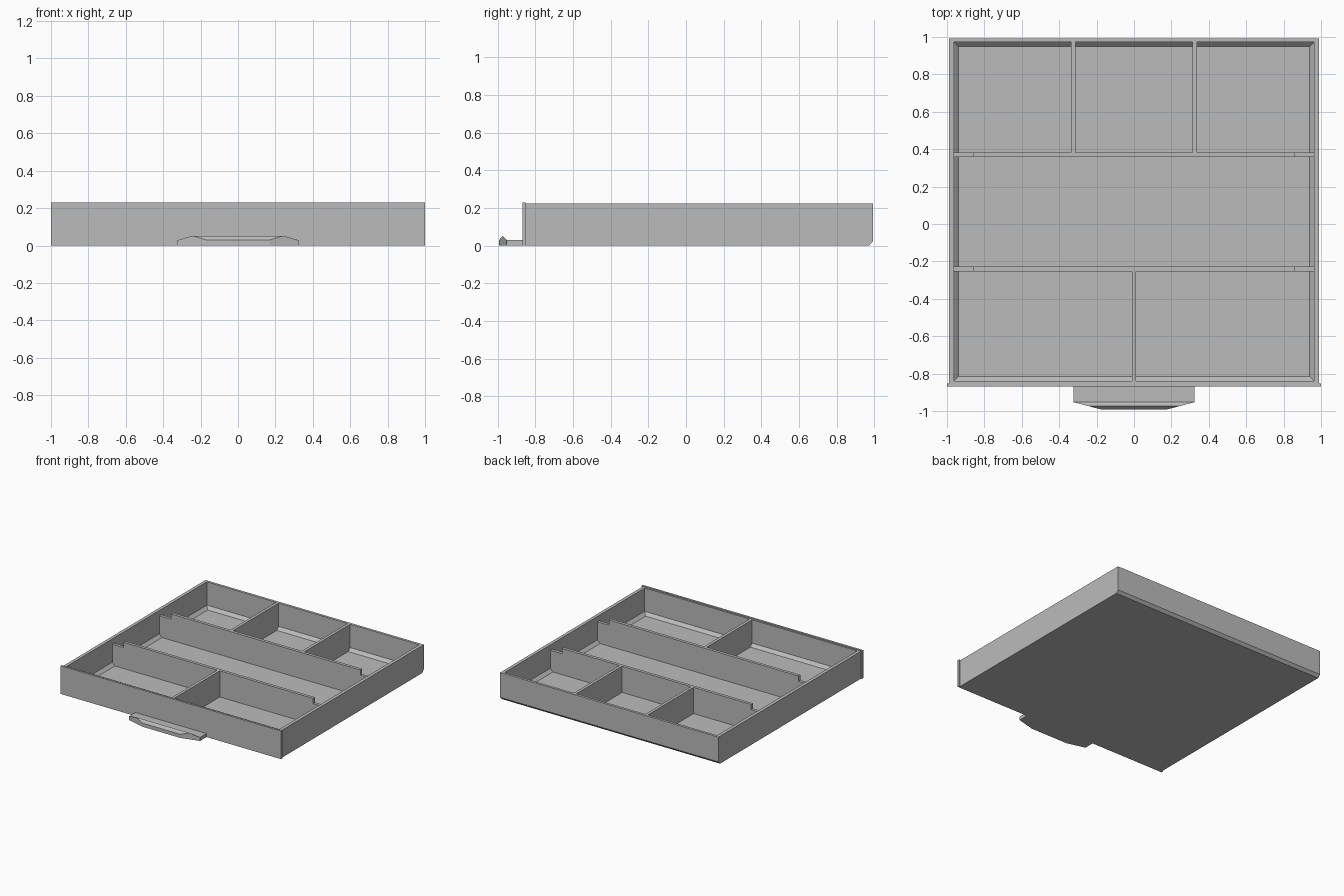
import bpy, bmesh
from mathutils import Vector

cube = bpy.data.objects.get("Cube")
if cube:
    bpy.data.objects.remove(cube, do_unlink=True)

grey = bpy.data.materials.new("plain_grey")
grey.use_nodes = True
grey.diffuse_color = (0.5, 0.5, 0.5, 1)
grey.node_tree.nodes["Principled BSDF"].inputs["Base Color"].default_value = (0.5, 0.5, 0.5, 1)


def finish(name, bm):
    bmesh.ops.recalc_face_normals(bm, faces=bm.faces)
    mesh = bpy.data.meshes.new(name)
    bm.to_mesh(mesh)
    bm.free()
    mesh.materials.append(grey)
    obj = bpy.data.objects.new(name, mesh)
    bpy.context.collection.objects.link(obj)
    return obj


def loft(bm, rings):
    """Join rings of equal point count and cap both ends."""
    loops = [[bm.verts.new(p) for p in ring] for ring in rings]
    for a, b in zip(loops, loops[1:]):
        for i in range(len(a)):
            j = (i + 1) % len(a)
            bm.faces.new((a[i], a[j], b[j], b[i]))
    bm.faces.new(loops[0])
    bm.faces.new(loops[-1])


def rect(x, y0, y1, z):
    return [(-x, y0, z), (x, y0, z), (x, y1, z), (-x, y1, z)]


def box(name, x0, x1, y0, y1, z0, z1):
    bm = bmesh.new()
    loft(bm, [[(x0, y0, z), (x1, y0, z), (x1, y1, z), (x0, y1, z)] for z in (z0, z1)])
    return finish(name, bm)


TOP = 0.225      # rim height
FLOOR = 0.01     # inner floor height
FRONT, BACK = -0.84, 0.972   # inner wall faces
SIDE = 0.963
BEVEL = 0.024

# Open tray: bevelled lower back edge outside, bevelled floor edge inside
bm = bmesh.new()
loft(bm, [
    rect(0.99, -0.852, 0.972, 0),
    rect(0.99, -0.852, 0.993, 0.022),
    rect(0.99, -0.852, 0.993, TOP),
    rect(SIDE, FRONT, BACK, TOP),
    rect(SIDE, FRONT, BACK, FLOOR + BEVEL),
    rect(SIDE - BEVEL, FRONT + BEVEL, BACK - BEVEL, FLOOR),
])
finish("tray", bm)

# Front panel, slightly wider and taller than the tray
box("front_panel", -1, 1, -0.869, -0.852, 0, 0.23)

# Full-width dividers with lowered ends
low, step, base = 0.182, 0.859, 0.005
profile = [(-SIDE, base), (SIDE, base), (SIDE, low), (step, low),
           (step, TOP), (-step, TOP), (-step, low), (-SIDE, low)]
long_dividers = {"front_long_divider": (-0.253, -0.228), "back_long_divider": (0.357, 0.382)}
for name, ys in long_dividers.items():
    bm = bmesh.new()
    loft(bm, [[(x, y, z) for x, z in profile] for y in ys])
    finish(name, bm)

# Short dividers forming the front pair and the back three compartments
half = 0.012
box("front_short_divider", -half, half, FRONT, -0.253, base, TOP)
for side, x in (("right", -0.324), ("left", 0.324)):
    box("back_short_divider_" + side, x - half, x + half, 0.382, BACK, base, TOP)

# Pull handle: ridged lip extruded sideways, front corners sliced off
lip = [(-0.869, 0), (-0.869, 0.029), (-0.953, 0.029),
       (-0.974, 0.052), (-0.993, 0.03), (-0.993, 0)]
bm = bmesh.new()
loft(bm, [[(x, y, z) for y, z in lip] for x in (-0.323, 0.323)])
for s in (-1, 1):
    cut = bmesh.ops.bisect_plane(
        bm, geom=bm.verts[:] + bm.edges[:] + bm.faces[:], dist=1e-5,
        plane_co=Vector((s * 0.323, -0.953, 0)),
        plane_no=Vector((s * 0.04, -0.153, 0)), clear_outer=True)
    edges = [e for e in cut["geom_cut"] if isinstance(e, bmesh.types.BMEdge)]
    bmesh.ops.holes_fill(bm, edges=edges, sides=0)
finish("handle", bm)
